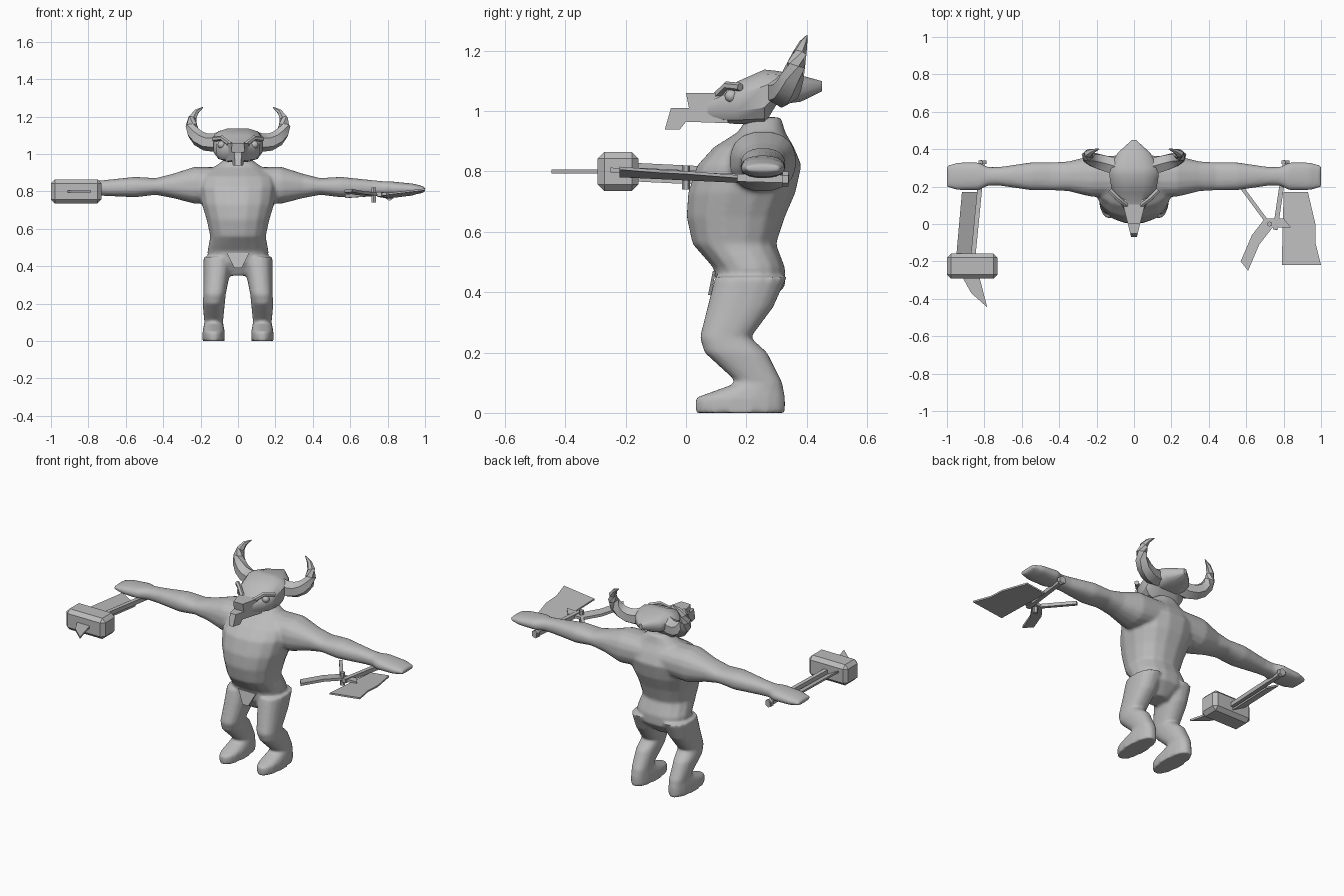
import bpy
import bmesh
from math import cos, sin, pi, radians, copysign
from mathutils import Vector

default_cube = bpy.data.objects.get("Cube")
if default_cube:
    bpy.data.objects.remove(default_cube, do_unlink=True)

colour = (.5, .5, .5, 1)
grey = bpy.data.materials.new("plain_grey")
grey.use_nodes = True
grey.diffuse_color = colour
grey.node_tree.nodes["Principled BSDF"].inputs["Base Color"].default_value = colour


def finish(name, bm, angle=35):
    """Turn a bmesh into a shaded grey object."""
    bmesh.ops.recalc_face_normals(bm, faces=bm.faces)
    mesh = bpy.data.meshes.new(name)
    bm.to_mesh(mesh)
    bm.free()
    mesh.materials.append(grey)
    part = bpy.data.objects.new(name, mesh)
    bpy.context.collection.objects.link(part)
    bpy.ops.object.select_all(action='DESELECT')
    part.select_set(True)
    bpy.context.view_layer.objects.active = part
    bpy.ops.object.shade_smooth_by_angle(angle=radians(angle))
    return part


def bridge(bm, loops):
    """Skin a list of point loops and cap both ends."""
    loops = [[bm.verts.new(point) for point in loop] for loop in loops]
    for lower, upper in zip(loops, loops[1:]):
        for i in range(len(lower)):
            bm.faces.new((lower[i - 1], lower[i], upper[i], upper[i - 1]))
    bm.faces.new(loops[0])
    bm.faces.new(loops[-1])


def oval(place, u, v, half_u, half_v, sides=16, power=.85):
    """Slightly squared ring; place maps (u, v) to a point."""
    ring = []
    for i in range(sides):
        angle = 2 * pi * (i + .5) / sides
        c, s = cos(angle), sin(angle)
        ring.append(place(u + half_u * copysign(abs(c) ** power, c),
                          v + half_v * copysign(abs(s) ** power, s)))
    return ring


def plate(name, outline, thickness, place):
    """Extrude an outline; place maps (u, v, offset) to a point."""
    bm = bmesh.new()
    bridge(bm, [[place(u, v, side * thickness / 2) for u, v in outline] for side in (-1, 1)])
    return finish(name, bm, angle=25)


def bar(name, points, radius, taper=0, sides=6):
    """Tube through points, thinning towards the last one."""
    bm = bmesh.new()
    points = [Vector(point) for point in points]
    last = len(points) - 1
    loops = []
    for k, point in enumerate(points):
        along = points[min(k + 1, last)] - points[max(k - 1, 0)]
        turn = along.to_track_quat('Z', 'Y')
        size = radius * (1 - taper * (k / last) ** 2)
        loops.append(oval(lambda u, v: point + turn @ Vector((u, v, 0)),
                          0, 0, size, size, sides, power=1))
    bridge(bm, loops)
    return finish(name, bm)


# Torso rings: height, depth centre, half depth, half width
TORSO = [(.35, .2, .06, .06), (.42, .215, .115, .16), (.48, .21, .12, .165),
         (.56, .16, .14, .15), (.65, .165, .165, .17), (.73, .185, .18, .195),
         (.82, .21, .175, .21), (.88, .225, .135, .2), (.93, .25, .08, .13),
         (.98, .26, .055, .06)]
# Leg rings in the same order, from the sole up
LEG = [(0, .18, .15, .06), (.05, .18, .15, .06), (.1, .245, .075, .05),
       (.2, .165, .105, .06), (.25, .13, .085, .06), (.35, .18, .11, .07),
       (.45, .215, .12, .08)]
# Arm rings: distance out, half depth, half height
ARM = [(.05, .11, .09), (.23, .11, .1), (.35, .08, .065), (.44, .075, .045),
       (.55, .075, .055), (.72, .05, .042), (.78, .05, .038), (.83, .075, .038),
       (.94, .075, .03), (1, .06, .015)]

# Body: torso, arms and legs blended into one skin
bm = bmesh.new()
bridge(bm, [oval(lambda u, v: (u, v, z), 0, y, width, depth)
            for z, y, depth, width in TORSO])
for side in (-1, 1):
    bridge(bm, [oval(lambda u, v: (side * u, v, z), .13 - .1 * max(z - .2, 0), y, width, depth)
                for z, y, depth, width in LEG])
    bridge(bm, [oval(lambda u, v: (side * x, u, v), .255, .84 - .03 * x, depth, height)
                for x, depth, height in ARM])
body = finish("body", bm, angle=60)
blend = body.modifiers.new("blend", 'REMESH')
blend.mode = 'VOXEL'
blend.voxel_size = .009
blend.use_smooth_shade = True
soften = body.modifiers.new("soften", 'SMOOTH')
soften.iterations = 6

# Small cloth hanging at the groin
plate("groin_cloth", [(-.06, .47), (.06, .47), (.02, .39), (-.02, .39)], .01,
      lambda u, v, offset: (u, v / 5 + offset, v))

# Head rings from snout to pointed back: depth, bottom, top, half width
HEAD = [(.06, .965, 1.055, .045), (.13, .96, 1.065, .085), (.17, .955, 1.1, .12),
        (.26, .955, 1.14, .135), (.3, 1.02, 1.135, .13), (.38, 1.03, 1.12, .09),
        (.45, 1.065, 1.1, .01)]
bm = bmesh.new()
bridge(bm, [oval(lambda u, v: (u, y, v), 0, (low + top) / 2, width, (top - low) / 2,
                 sides=12, power=.7) for y, low, top, width in HEAD])
finish("head", bm)

# Hooked beak, narrowing to the front
plate("beak", [(.14, .96), (.14, 1.06), (0, 1.06), (.01, 1.01), (-.05, 1.01),
               (-.07, .94), (-.02, .94), (0, .965)], 1,
      lambda u, v, offset: (offset * (u / 2 + .065), u, v))

for side, label in ((1, "left"), (-1, "right")):
    # Horn sweeping out, up and back along an arc
    arc = [-.5 + .4 * step for step in range(9)]
    bar(label + "_horn", [(side * (.14 + .11 * sin(a)), .32 + .03 * a, 1.16 - .1 * cos(a))
                          for a in arc], radius=.05, taper=.95)
    # Brow ridge and eye
    bar(label + "_brow", [(side * .04, .1, 1.05), (side * .085, .135, 1.085),
                          (side * .13, .18, 1.08)], radius=.014)
    bm = bmesh.new()
    bmesh.ops.create_icosphere(bm, subdivisions=2, radius=.022)
    bmesh.ops.translate(bm, verts=bm.verts, vec=(side * .088, .15, 1.05))
    finish(label + "_eye", bm, angle=60)

# Weapon shafts, each with a pommel behind the hand
for label, side, end in (("axe", 1, (.755, -.03, .785)), ("hammer", -1, (-.86, -.17, .8))):
    grip = Vector((side * .81, .34, .775))
    bar(label + "_shaft", [grip, end], radius=.018, sides=4)
    bar(label + "_pommel", [grip, grip - Vector((0, .02, 0))], radius=.025)

# Hammer: faceted block, long tilted blade and spike
bm = bmesh.new()
bmesh.ops.create_cube(bm, size=1)
bmesh.ops.scale(bm, verts=bm.verts, vec=(.27, .135, .13))
bmesh.ops.bevel(bm, geom=bm.edges, offset=.022, segments=1, affect='EDGES')
bmesh.ops.translate(bm, verts=bm.verts, vec=(-.865, -.225, .8))
finish("hammer_block", bm, angle=20)
plate("hammer_blade", [(-.92, .17), (-.83, .17), (-.86, -.17), (-.95, -.17)], .012,
      lambda u, v, offset: (u, v, .3 - .55 * u + offset))
plate("hammer_spike", [(-.925, -.27), (-.83, -.27), (-.785, -.445), (-.87, -.37)], .012,
      lambda u, v, offset: (u, v, .8 + offset))

# Axe: broad blade, hooked arm, strut and pivot pin
plate("axe_blade", [(.8, .17), (.93, .17), (.97, 0), (.97, -.1), (1, -.22), (.79, -.22)], .01,
      lambda u, v, offset: (u, v, .68 + .12 * u - .05 * v + offset))
spine = [(.57, -.2), (.63, -.06), (.7, .03), (.8, .03)]
under = [(x + .04, y - .05) for x, y in reversed(spine)]
plate("axe_hook", spine + under, .016,
      lambda u, v, offset: (u, v, .785 - .08 * v + offset))
bar("axe_strut", [(.58, .19, .775), (.72, 0, .785)], radius=.014, sides=4)
bar("axe_pin", [(.725, 0, .74), (.725, 0, .82)], radius=.014)
